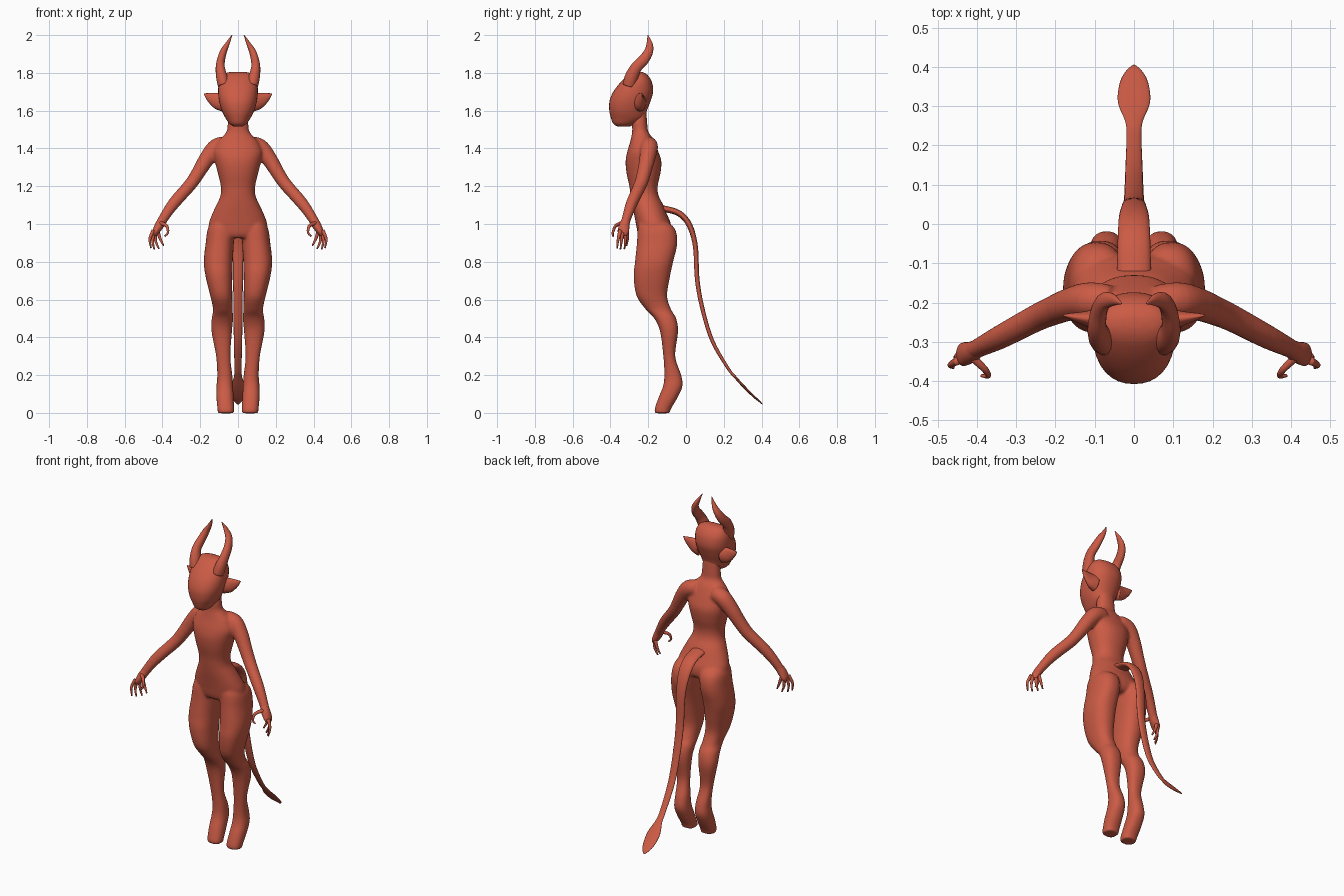
import bpy, bmesh, math
from mathutils import Vector

skin = bpy.data.materials.new("warm red skin")
skin.diffuse_color = (0.60, 0.105, 0.06, 1)


def smooth_rows(rows, steps):
    """Catmull-Rom interpolation of section rows."""
    out = []
    for i in range(len(rows) - 1):
        a, b, c, d = (rows[max(i - 1, 0)], rows[i], rows[i + 1],
                      rows[min(i + 2, len(rows) - 1)])
        for s in range(steps):
            t = s / steps
            out.append([0.5 * (2 * q + (r - p) * t + (2 * p - 5 * q + 4 * r - w) * t * t
                               + (3 * q - p - 3 * r + w) * t ** 3)
                        for p, q, r, w in zip(a, b, c, d)])
    return out + [list(rows[-1])]


def tube(bm, rows, ref=None, sides=(1,), power=2.0, n=24, steps=5):
    """Loft of (x, y, z, ru, rv) sections; horizontal when ref is None, else along the path."""
    rows = smooth_rows(rows, steps)
    pts = [Vector(r[:3]) for r in rows]
    for side in sides:
        rings = []
        for i, (p, r) in enumerate(zip(pts, rows)):
            if ref is None:
                u, v = Vector((1, 0, 0)), Vector((0, 1, 0))
            else:
                t = (pts[min(i + 1, len(pts) - 1)] - pts[max(i - 1, 0)]).normalized()
                u = Vector(ref)
                u = (u - t * u.dot(t)).normalized()
                v = t.cross(u)
            ring = []
            for k in range(n):
                a = 2 * math.pi * k / n
                ca, sa = math.cos(a), math.sin(a)
                ca = math.copysign(abs(ca) ** (2 / power), ca)
                sa = math.copysign(abs(sa) ** (2 / power), sa)
                q = p + u * (ca * max(r[3], .001)) + v * (sa * max(r[4], .001))
                ring.append(bm.verts.new((q.x * side, q.y, q.z)))
            rings.append(ring)
        for a, b in zip(rings, rings[1:]):
            for k in range(n):
                m = (k + 1) % n
                bm.faces.new((a[k], a[m], b[m], b[k]))
        bm.faces.new(rings[0])
        bm.faces.new(rings[-1])


def finish(name, bm, fuse=0):
    bmesh.ops.recalc_face_normals(bm, faces=bm.faces)
    me = bpy.data.meshes.new(name)
    bm.to_mesh(me)
    bm.free()
    me.materials.append(skin)
    for f in me.polygons:
        f.use_smooth = True
    ob = bpy.data.objects.new(name, me)
    bpy.context.collection.objects.link(ob)
    if fuse:
        m = ob.modifiers.new("fuse", 'REMESH')
        m.mode = 'VOXEL'
        m.voxel_size = fuse
        m.use_smooth_shade = True
        s = ob.modifiers.new("soften", 'SMOOTH')
        s.factor = 0.5
        s.iterations = 8
    return ob


BOTH = (1, -1)

# body: torso and neck, legs, arms, fused into one skin
body = bmesh.new()
torso = [  # z, front y, back y, half width
    (1.60, -.28, -.21, .05), (1.53, -.285, -.205, .055), (1.49, -.285, -.20, .06),
    (1.46, -.29, -.18, .085), (1.43, -.297, -.165, .11), (1.38, -.312, -.145, .13),
    (1.33, -.32, -.13, .122), (1.27, -.315, -.135, .107), (1.20, -.30, -.15, .091),
    (1.15, -.293, -.145, .093), (1.10, -.285, -.12, .115), (1.05, -.275, -.10, .138),
    (1.00, -.265, -.08, .155), (.95, -.255, -.08, .15), (.925, -.24, -.10, .12)]
tube(body, [(0, (f + b) / 2, z, w, (b - f) / 2) for z, f, b, w in torso], power=2.2, n=32)

leg = [  # z, front y, back y, inner x, outer x
    (1.03, -.24, -.13, .04, .12), (.98, -.255, -.062, .02, .158), (.90, -.26, -.046, .022, .171),
    (.80, -.27, -.068, .028, .181), (.72, -.277, -.085, .03, .171), (.62, -.262, -.10, .03, .147),
    (.55, -.215, -.08, .029, .132), (.50, -.168, -.052, .026, .139), (.43, -.137, -.042, .032, .14),
    (.30, -.12, -.057, .04, .116), (.20, -.115, -.025, .03, .11), (.14, -.122, -.019, .026, .114),
    (.08, -.146, -.045, .023, .114), (.02, -.166, -.08, .02, .109), (-.002, -.165, -.085, .022, .106)]
tube(body, [((i + o) / 2, (f + b) / 2, z, (o - i) / 2, (b - f) / 2) for z, f, b, i, o in leg],
     sides=BOTH, power=2.3, n=32)

tube(body, [(.06, -.20, 1.42, .045, .045), (.115, -.195, 1.405, .047, .047),
            (.165, -.205, 1.345, .042, .042), (.205, -.22, 1.28, .038, .037),
            (.25, -.24, 1.212, .035, .034), (.335, -.285, 1.115, .031, .032),
            (.385, -.31, 1.045, .026, .027), (.42, -.328, .985, .022, .024)],
     ref=(0, 1, 0), sides=BOTH)
finish("body", body, 0.007)

# hands: palm, four fingers and curled thumb
hand = bmesh.new()
tube(hand, [(.395, -.315, 1.03, .022, .022), (.415, -.326, .995, .027, .024),
            (.435, -.332, .96, .030, .018), (.443, -.334, .94, .02, .01)],
     ref=(0, 1, 0), sides=BOTH, n=16)
fingers = [
    [(.448, -.348, .965), (.467, -.359, .92), (.46, -.365, .872)],
    [(.446, -.336, .955), (.452, -.342, .91), (.443, -.347, .866)],
    [(.436, -.322, .955), (.436, -.321, .91), (.418, -.326, .868)],
    [(.425, -.312, .96), (.411, -.31, .92), (.394, -.315, .885)],
    [(.41, -.34, 1.005), (.378, -.372, .99), (.371, -.387, .955), (.388, -.386, .935)]]
for path in fingers:
    last = len(path) - 1
    tube(hand, [p + ((.011 - .007 * i / last),) * 2 for i, p in enumerate(path)],
         ref=(0, 1, 0.01), sides=BOTH, n=10)
finish("hands", hand)

# head: shield-shaped face tapering to the chin
head = bmesh.new()
skull = [(1.515, -.36, -.30, .022), (1.53, -.384, -.27, .045), (1.56, -.397, -.22, .066),
         (1.60, -.406, -.207, .086), (1.65, -.405, -.188, .10), (1.70, -.385, -.174, .105),
         (1.75, -.347, -.18, .101), (1.785, -.31, -.20, .084), (1.80, -.285, -.22, .06),
         (1.806, -.265, -.235, .03)]
tube(head, [(0, (f + b) / 2, z, w, (b - f) / 2) for z, f, b, w in skull], power=2.25, n=32)
finish("head", head)

# horns: curve outward, back and then in to the tips
horns = bmesh.new()
tube(horns, [(.075, -.30, 1.735, .032, .035), (.086, -.288, 1.78, .03, .035),
             (.094, -.262, 1.83, .024, .03), (.089, -.222, 1.872, .021, .028),
             (.076, -.197, 1.915, .018, .023), (.055, -.193, 1.955, .011, .016),
             (.032, -.202, 2.0, .002, .002)], ref=(1, 0, 0), sides=BOTH, n=16)
finish("horns", horns)

# ears: flattened pointed cones
ears = bmesh.new()
tube(ears, [(.075, -.245, 1.645, .05, .034), (.10, -.243, 1.65, .046, .027),
            (.125, -.24, 1.66, .037, .018), (.155, -.236, 1.675, .021, .01),
            (.18, -.232, 1.69, .002, .002)], ref=(0, 0, 1), sides=BOTH, n=16)
finish("ears", ears)

# tail: arched root, flat drooping length, leaf-shaped tip
tail = bmesh.new()
tube(tail, [(0, -.17, 1.08, .045, .025), (0, -.10, 1.077, .043, .017), (0, -.03, 1.052, .041, .016),
            (0, .02, .99, .038, .015), (0, .05, .88, .03, .013), (0, .06, .70, .026, .012),
            (0, .09, .54, .024, .011), (0, .14, .38, .022, .01), (0, .22, .24, .019, .008),
            (0, .26, .19, .022, .007), (0, .31, .135, .041, .007), (0, .36, .086, .036, .006),
            (0, .39, .06, .02, .004), (0, .404, .046, .004, .002)], ref=(1, 0, 0), n=16)
finish("tail", tail)
